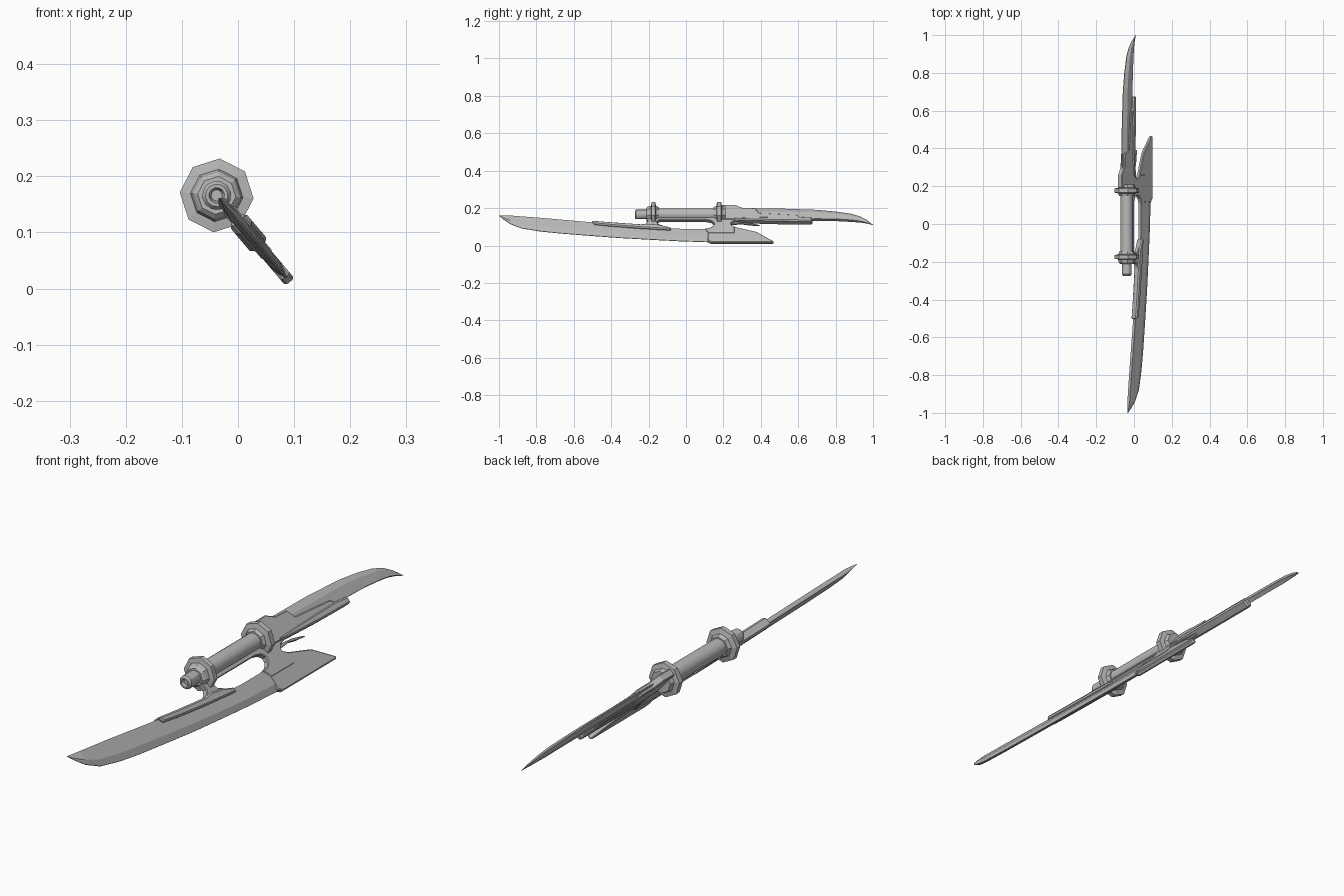
import bpy, bmesh, math
from mathutils import Matrix, Vector

steel = bpy.data.materials.new("grey_steel")
steel.diffuse_color = (0.48, 0.48, 0.48, 1)

# Tilted frame: s runs from the grip axis towards the lower blade, n is the flat side's normal
D = Vector((0.646, 0, -0.763)).normalized()
Y = Vector((0, 1, 0))
N = D.cross(Y)
ORIGIN = Vector((-0.038, 0, 0.166))


def place(y, s, n):
    return ORIGIN + D * s + Y * y + N * n


def finish(name, bm, smooth=False):
    bmesh.ops.remove_doubles(bm, verts=bm.verts, dist=1e-5)
    bmesh.ops.recalc_face_normals(bm, faces=bm.faces)
    me = bpy.data.meshes.new(name)
    bm.to_mesh(me)
    bm.free()
    me.materials.append(steel)
    ob = bpy.data.objects.new(name, me)
    bpy.context.collection.objects.link(ob)
    if smooth:
        bpy.ops.object.select_all(action='DESELECT')
        ob.select_set(True)
        bpy.context.view_layer.objects.active = ob
        bpy.ops.object.shade_smooth_by_angle(angle=math.radians(30))
    return ob


def plate(name, outline, half, chamfer):
    """Flat plate from a (y, s) outline with chamfered rims."""
    bm = bmesh.new()
    lo = [bm.verts.new(place(y, s, -half)) for y, s in outline]
    hi = [bm.verts.new(place(y, s, half)) for y, s in outline]
    bm.faces.new(lo)
    bm.faces.new(hi)
    k = len(outline)
    for i in range(k):
        j = (i + 1) % k
        bm.faces.new((lo[i], lo[j], hi[j], hi[i]))
    ob = finish(name, bm)
    mod = ob.modifiers.new("chamfer", 'BEVEL')
    mod.width = chamfer
    mod.segments = 1
    mod.limit_method = 'ANGLE'
    mod.angle_limit = math.radians(70)
    return ob


def lathe(name, profile, sides, smooth=False):
    """Turned part around the grip axis from a (y, r) profile."""
    bm = bmesh.new()
    rings = []
    for y, r in profile:
        rings.append([bm.verts.new(place(y, r * math.cos(a), r * math.sin(a)))
                      for a in (2 * math.pi * i / sides for i in range(sides))])
    for a, b in zip(rings, rings[1:]):
        for i in range(sides):
            j = (i + 1) % sides
            bm.faces.new((a[i], a[j], b[j], b[i]))
    bm.faces.new(rings[0])
    bm.faces.new(rings[-1])
    return finish(name, bm, smooth)


def blade(name, stations, bevel, half):
    """Blade from (y, spine s, edge s) stations, ground to a sharp edge."""
    bm = bmesh.new()
    rings = []
    for k, (y, spine, edge) in enumerate(stations):
        mid = spine + (edge - spine) * (1 - bevel)
        h = half * min(1, abs(edge - spine) / 0.05)
        pts = [(spine, -0.8 * h), (mid, -h), (edge, -0.15 * h),
               (edge, 0.15 * h), (mid, h), (spine, 0.8 * h)]
        rings.append([bm.verts.new(place(y, s, n)) for s, n in pts])
    for a, b in zip(rings, rings[1:]):
        for i in range(6):
            j = (i + 1) % 6
            bm.faces.new((a[i], a[j], b[j], b[i]))
    bm.faces.new(rings[0])
    bm.faces.new(rings[-1])
    return finish(name, bm)


# Grip and hollow-ended pommel
lathe("grip", [(-0.2, 0.033), (0.2, 0.033)], 20, True)
lathe("pommel", [(-0.262, 0.010), (-0.274, 0.014), (-0.274, 0.020),
                 (-0.266, 0.026), (-0.19, 0.026)], 12, True)

# Octagonal flanges with stepped collars at both ends of the grip
lathe("front_flange", [(-0.212, 0.034), (-0.205, 0.042), (-0.187, 0.047), (-0.184, 0.066),
                       (-0.165, 0.066), (-0.160, 0.046), (-0.145, 0.040)], 8)
lathe("rear_flange", [(0.148, 0.040), (0.162, 0.046), (0.166, 0.066),
                      (0.188, 0.066), (0.192, 0.047), (0.21, 0.042)], 8)

# Frame under the grip: front post, spine and rear neck around the hand opening
plate("hand_frame", [
    (-0.212, 0.02), (-0.205, 0.058), (-0.215, 0.072), (-0.24, 0.085), (-0.11, 0.1),
    (-0.13, 0.082), (-0.15, 0.074), (-0.157, 0.06), (-0.14, 0.046), (0.105, 0.046),
    (0.135, 0.053), (0.15, 0.068), (0.148, 0.085), (0.132, 0.1), (0.1, 0.108),
    (0.12, 0.14), (0.26, 0.14), (0.26, 0.093), (0.243, 0.082), (0.24, 0.07),
    (0.252, 0.057), (0.29, 0.05), (0.29, 0.02)], 0.012, 0.003)

# Lower blade sweeping forward
blade("lower_blade", [
    (-1.0, 0.006, 0.009), (-0.975, 0.010, 0.036), (-0.94, 0.014, 0.066), (-0.88, 0.020, 0.097),
    (-0.78, 0.030, 0.118), (-0.675, 0.042, 0.132), (-0.5, 0.062, 0.150), (-0.355, 0.078, 0.164),
    (-0.15, 0.100, 0.179), (-0.03, 0.107, 0.187), (0.13, 0.107, 0.194)], 0.3, 0.010)

# Thick pointed tail of the lower blade
plate("lower_tail", [
    (0.115, 0.108), (0.14, 0.098), (0.26, 0.093), (0.377, 0.128), (0.47, 0.196),
    (0.46, 0.202), (0.135, 0.202), (0.115, 0.19)], 0.0105, 0.004)

# Clamp along the spine of the lower blade
plate("lower_clamp", [
    (-0.505, 0.055), (-0.4, 0.066), (-0.24, 0.080), (-0.2, 0.076), (-0.14, 0.084), (-0.11, 0.094),
    (-0.08, 0.103), (-0.08, 0.120), (-0.25, 0.107), (-0.4, 0.092), (-0.49, 0.080)], 0.019, 0.006)

# Upper blade sweeping back
blade("upper_blade", [
    (0.28, 0.045, -0.042), (0.5, 0.043, -0.040), (0.7, 0.037, -0.031), (0.8, 0.039, -0.019),
    (0.88, 0.045, -0.004), (0.93, 0.051, 0.014), (0.965, 0.060, 0.038),
    (1.0, 0.074, 0.072)], 0.35, 0.011)

# Socket behind the rear flange and the long rail under the upper blade
plate("upper_socket", [
    (0.19, -0.058), (0.26, -0.058), (0.30, -0.037), (0.37, -0.034), (0.39, 0.0),
    (0.59, 0.014), (0.61, 0.03), (0.61, 0.05), (0.28, 0.05), (0.24, 0.046), (0.19, 0.046)],
    0.015, 0.004)
plate("upper_rail", [
    (0.24, 0.036), (0.4, 0.030), (0.6, 0.028), (0.675, 0.034), (0.675, 0.060),
    (0.5, 0.058), (0.28, 0.050)], 0.019, 0.006)

# Thin curved barb between the blades
plate("barb", [
    (0.235, 0.062), (0.27, 0.056), (0.32, 0.060), (0.36, 0.068), (0.395, 0.078),
    (0.345, 0.075), (0.3, 0.067), (0.25, 0.070)], 0.006, 0.002)
